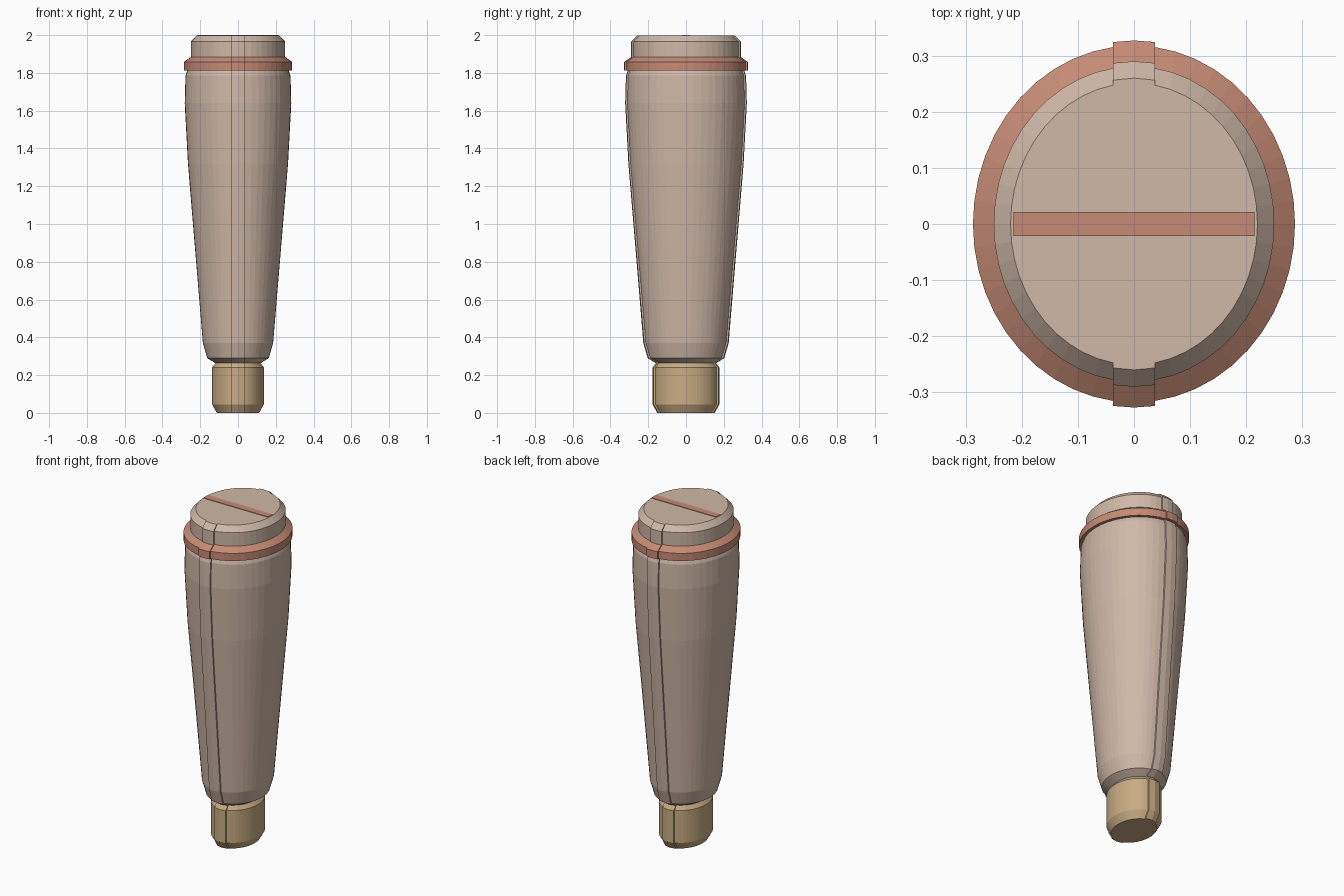
import bpy, bmesh, math

cube = bpy.data.objects.get("Cube")
if cube:
    bpy.data.objects.remove(cube, do_unlink=True)

RIB_HALF = 0.037   # half width of the front and back seam ribs
RIB_STEP = 0.009   # how far the ribs stand out
STRETCH = 0.031    # extra depth of the oval section
STEPS = 22         # facets on each side


def material(name, color):
    mat = bpy.data.materials.new(name)
    mat.use_nodes = True
    mat.diffuse_color = (*color, 1)
    mat.node_tree.nodes["Principled BSDF"].inputs["Base Color"].default_value = (*color, 1)
    return mat


beige = material("warm beige", (0.63, 0.48, 0.39))
terracotta = material("terracotta", (0.56, 0.255, 0.18))
tan = material("tan", (0.58, 0.41, 0.23))


def section(a):
    """Oval outline of half width a with a raised rib at front and back."""
    b = a + STRETCH
    limit = math.acos(RIB_HALF / a)
    side = []
    for i in range(STEPS + 1):
        t = -limit + 2 * limit * i / STEPS
        side.append((a * math.cos(t), b * math.sin(t)))
    edge = side[-1][1] + RIB_STEP
    rib = [(RIB_HALF, edge), (0, b + RIB_STEP), (-RIB_HALF, edge)]
    half = side + rib
    return half + [(-x, -y) for x, y in half]


def loft(name, profile, mat):
    """Stack ribbed ovals along z; profile lists (half width, height)."""
    bm = bmesh.new()
    rings = [[bm.verts.new((x, y, z)) for x, y in section(a)] for a, z in profile]
    count = len(rings[0])
    for low, high in zip(rings, rings[1:]):
        for i in range(count):
            j = (i + 1) % count
            bm.faces.new((low[i], low[j], high[j], high[i]))
    bm.faces.new(rings[0][::-1])
    bm.faces.new(rings[-1])
    finish(name, bm, mat)


def finish(name, bm, mat):
    bmesh.ops.recalc_face_normals(bm, faces=bm.faces)
    mesh = bpy.data.meshes.new(name)
    bm.to_mesh(mesh)
    bm.free()
    mesh.materials.append(mat)
    obj = bpy.data.objects.new(name, mesh)
    bpy.context.collection.objects.link(obj)


# Peg at the foot
loft("peg", [(0.112, 0), (0.137, 0.045), (0.137, 0.24), (0.118, 0.265)], tan)

# Long tapered handle
loft("handle", [(0.118, 0.262), (0.163, 0.29), (0.186, 0.37), (0.265, 1.32),
                (0.282, 1.64), (0.278, 1.785), (0.268, 1.815)], beige)

# Collar with a sloped upper edge
loft("collar", [(0.287, 1.812), (0.287, 1.858), (0.25, 1.884)], terracotta)

# Chamfered end cap
loft("end_cap", [(0.25, 1.882), (0.25, 1.965), (0.22, 1.997)], beige)

# Thin bar across the cap
bm = bmesh.new()
bmesh.ops.create_cube(bm, size=1)
bmesh.ops.scale(bm, vec=(0.43, 0.042, 0.006), verts=bm.verts)
bmesh.ops.translate(bm, vec=(0, 0, 1.997), verts=bm.verts)
finish("cap_bar", bm, terracotta)
